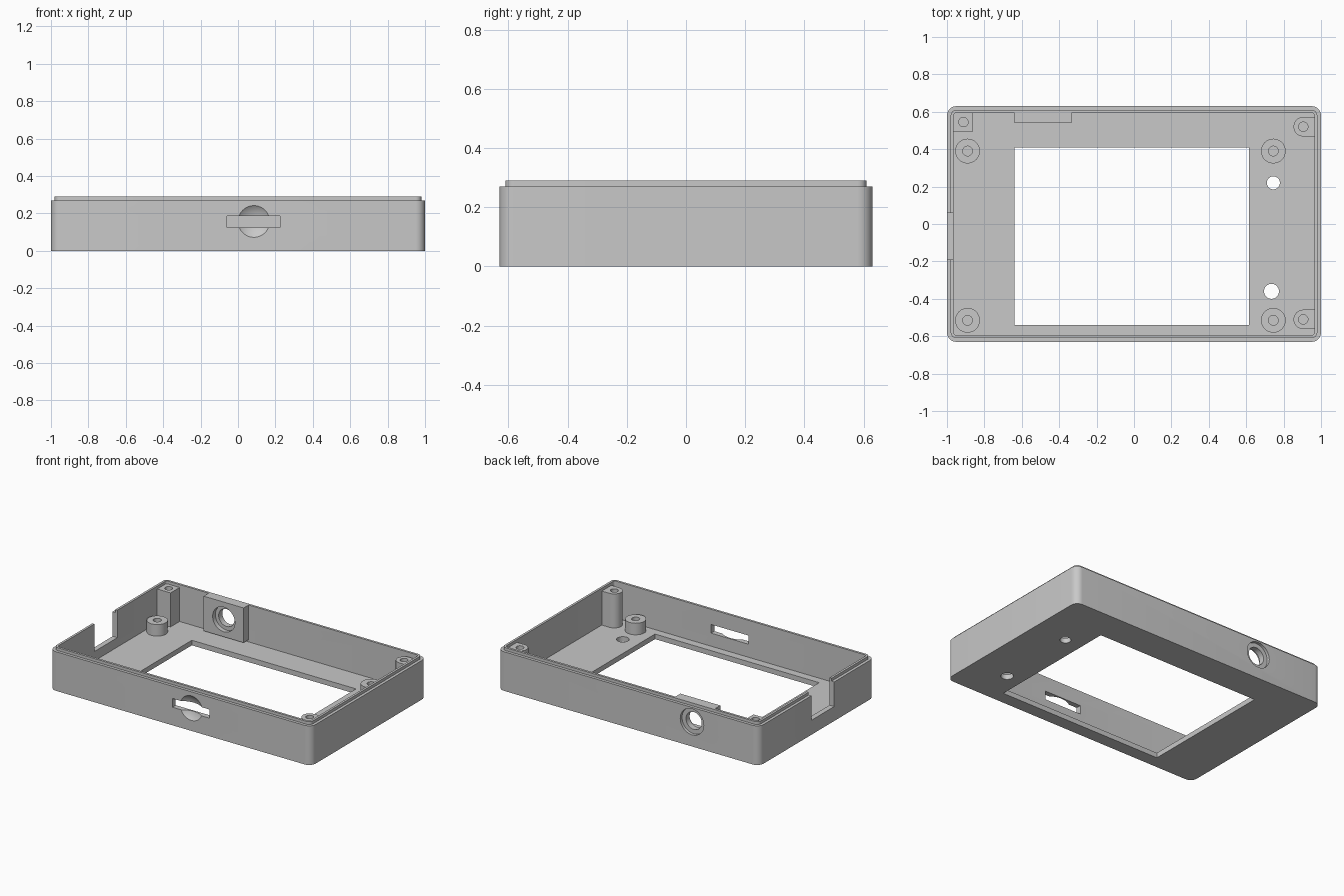
import bpy, bmesh
from math import sin, cos, pi
from mathutils import Matrix, Vector

if "Cube" in bpy.data.objects:
    bpy.data.objects.remove(bpy.data.objects["Cube"])

grey = bpy.data.materials.new("enclosure grey")
grey.use_nodes = True
color = (0.58, 0.58, 0.58, 1)
grey.diffuse_color = color
grey.node_tree.nodes["Principled BSDF"].inputs["Base Color"].default_value = color

HALF_X, HALF_Y = 1.0, 0.63
RIM, LIP, FLOOR, WALL, RADIUS = 0.27, 0.29, 0.035, 0.036, 0.05


def finish(name, bm):
    bmesh.ops.recalc_face_normals(bm, faces=bm.faces)
    mesh = bpy.data.meshes.new(name)
    bm.to_mesh(mesh)
    bm.free()
    mesh.materials.append(grey)
    obj = bpy.data.objects.new(name, mesh)
    bpy.context.collection.objects.link(obj)
    return obj


def stack(name, rings):
    """Closed solid through a series of matching point rings."""
    bm = bmesh.new()
    loops = [[bm.verts.new(p) for p in ring] for ring in rings]
    n = len(loops[0])
    for a, b in zip(loops, loops[1:]):
        for i in range(n):
            j = (i + 1) % n
            bm.faces.new((a[i], a[j], b[j], b[i]))
    bm.faces.new(loops[0])
    bm.faces.new(loops[-1])
    return finish(name, bm)


def prism(name, outline, z0, z1):
    return stack(name, [[(x, y, z) for x, y in outline] for z in (z0, z1)])


def box(name, x0, x1, y0, y1, z0, z1):
    return prism(name, [(x0, y0), (x1, y0), (x1, y1), (x0, y1)], z0, z1)


def rod(name, x, y, r, z0, z1):
    ring = [(x + r * cos(a * pi / 20), y + r * sin(a * pi / 20)) for a in range(40)]
    return prism(name, ring, z0, z1)


def rod_y(name, x, z, r, y0, y1):
    ring = [(x + r * cos(a * pi / 20), z + r * sin(a * pi / 20)) for a in range(40)]
    return stack(name, [[(px, y, pz) for px, pz in ring] for y in (y0, y1)])


def rounded(inset, z):
    """Rounded rectangle ring, inset from the outer wall."""
    r = RADIUS - inset
    cx, cy = HALF_X - RADIUS, HALF_Y - RADIUS
    pts = []
    for k, (sx, sy) in enumerate(((1, 1), (-1, 1), (-1, -1), (1, -1))):
        for i in range(9):
            a = (k + i / 8) * pi / 2
            pts.append((sx * cx + r * cos(a), sy * cy + r * sin(a), z))
    return pts


def cut(targets, cutter):
    """Subtract a cutter from each target, then discard it."""
    cutter.hide_render = True
    for obj in targets:
        mod = obj.modifiers.new("cut", 'BOOLEAN')
        mod.operation, mod.solver, mod.object = 'DIFFERENCE', 'EXACT', cutter
        graph = bpy.context.evaluated_depsgraph_get()
        mesh = bpy.data.meshes.new_from_object(obj.evaluated_get(graph))
        obj.modifiers.clear()
        obj.data = mesh
    bpy.data.objects.remove(cutter)


# Shell with stepped lip and open cavity
shell = stack("shell", [rounded(0, 0), rounded(0, RIM), rounded(0.02, RIM),
                        rounded(0.02, LIP), rounded(WALL, LIP), rounded(WALL, FLOOR)])
parts = [shell]

# Screen window and two button holes in the floor
cut([shell], box("window_cutter", -0.64, 0.615, -0.54, 0.41, -0.1, 0.1))
for x, y, r in ((0.745, 0.22, 0.035), (0.735, -0.36, 0.04)):
    cut([shell], rod("button_cutter", x, y, r, -0.1, 0.1))

# Cable notch in the right wall
cut([shell], box("notch_cutter", -1.1, -0.94, -0.19, 0.06, 0.1, 0.4))

# Card slot with a spherical finger dent in the front wall
bm = bmesh.new()
dent_r, depth = 0.135, 0.03
bmesh.ops.create_uvsphere(
    bm, u_segments=64, v_segments=48, radius=dent_r,
    matrix=Matrix.Translation(Vector((0.085, -HALF_Y + depth - dent_r, 0.157)))
    @ Matrix.Rotation(pi / 2, 4, 'X'))
cut([shell], finish("dent_cutter", bm))
cut([shell], box("slot_cutter", -0.06, 0.225, -0.7, -0.55, 0.125, 0.185))

# Socket block on the back wall, bored through and recessed at both ends
block = box("socket_block", -0.64, -0.335, 0.54, 0.6, 0.05, LIP)
parts.append(block)
for r, y0, y1 in ((0.06, 0.4, 0.8), (0.085, 0.4, 0.57), (0.09, 0.61, 0.8)):
    cut([shell, block], rod_y("socket_cutter", -0.487, 0.17, r, y0, y1))

# Round board standoffs
for x in (-0.89, 0.745):
    for y in (-0.515, 0.39):
        post = rod("board_standoff", x, y, 0.066, FLOOR - 0.01, 0.115)
        cut([post], rod("bore_cutter", x, y, 0.026, FLOOR, 0.3))
        parts.append(post)

# Tall lid screw posts: one square, two rounded towards the inside
corner = box("lid_post_square", -0.97, -0.862, 0.495, 0.6, FLOOR - 0.01, RIM)
cut([corner], rod("bore_cutter", -0.912, 0.545, 0.025, 0.1, 0.4))
parts.append(corner)
for y in (-0.51, 0.52):
    arc = [(0.905 + 0.052 * cos(a * pi / 16), y + 0.052 * sin(a * pi / 16))
           for a in range(8, 25)]
    outline = arc + [(0.97, y - 0.052), (0.97, y + 0.052)]
    post = prism("lid_post_round", outline, FLOOR - 0.01, RIM)
    cut([post], rod("bore_cutter", 0.905, y, 0.025, 0.1, 0.4))
    parts.append(post)

# Smooth the curved walls, keep edges sharp
bpy.ops.object.select_all(action='DESELECT')
for obj in parts:
    obj.select_set(True)
bpy.context.view_layer.objects.active = shell
bpy.ops.object.shade_smooth_by_angle()
